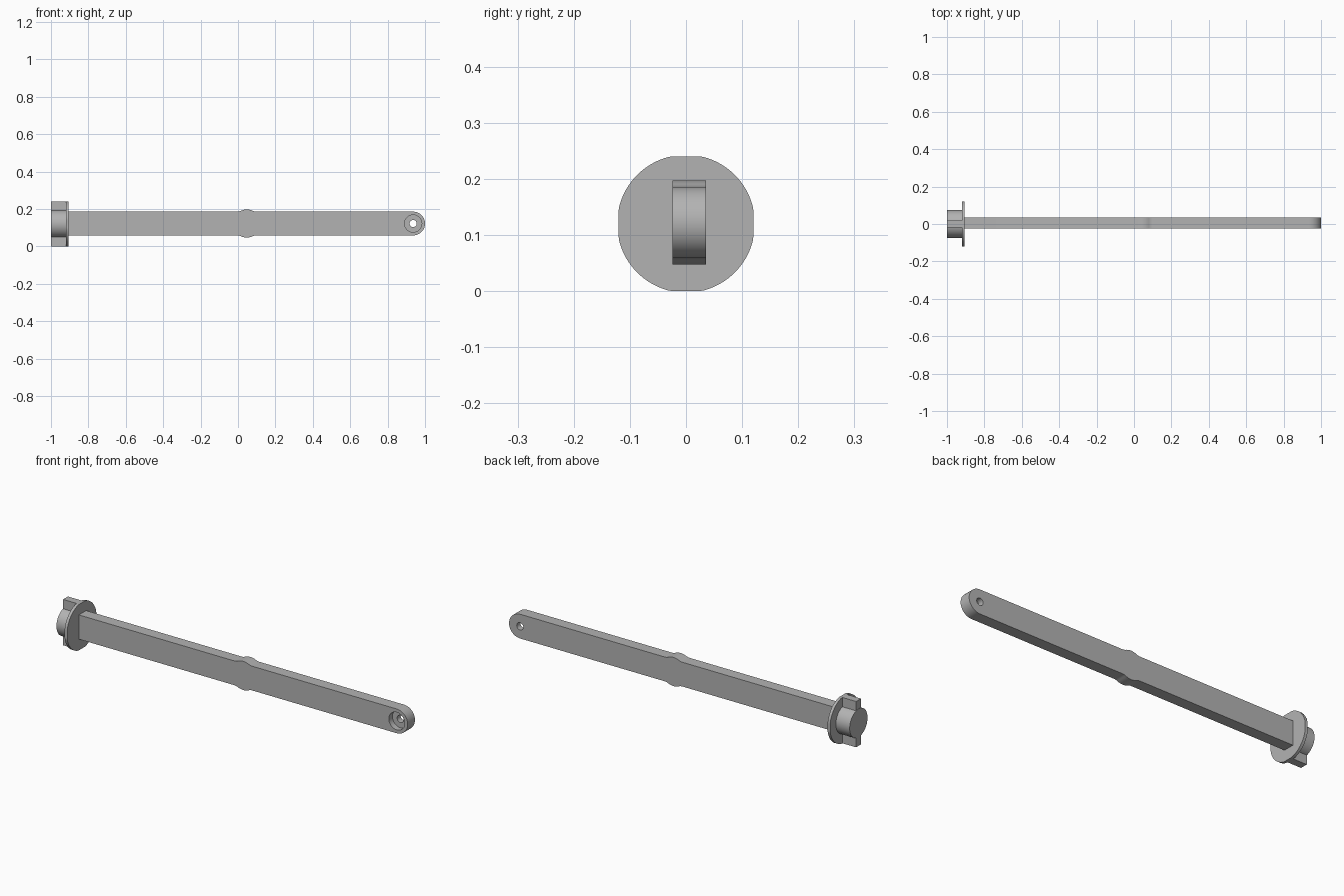
import bpy, bmesh
from math import cos, sin, pi, sqrt, asin, radians
from mathutils import Matrix

cube = bpy.data.objects.get("Cube")
if cube:
    bpy.data.objects.remove(cube)

grey = bpy.data.materials.new("plain grey")
grey.use_nodes = True
colour = (0.45, 0.45, 0.45, 1)
grey.diffuse_color = colour
grey.node_tree.nodes["Principled BSDF"].inputs["Base Color"].default_value = colour

MID = 0.12   # height of the long axis


def finish(name, bm):
    bmesh.ops.recalc_face_normals(bm, faces=bm.faces)
    mesh = bpy.data.meshes.new(name)
    bm.to_mesh(mesh)
    bm.free()
    ob = bpy.data.objects.new(name, mesh)
    bpy.context.collection.objects.link(ob)
    mesh.materials.append(grey)
    return ob


def prism(name, points, axis, start, end):
    """Extrude a closed 2D outline along x (outline in y, z) or y (outline in x, z)."""
    bm = bmesh.new()
    place = (lambda p: (start, *p)) if axis == "x" else (lambda p: (p[0], start, p[1]))
    face = bm.faces.new([bm.verts.new(place(p)) for p in points])
    moved = bmesh.ops.extrude_face_region(bm, geom=[face])["geom"]
    step = (end - start, 0, 0) if axis == "x" else (0, end - start, 0)
    bmesh.ops.translate(bm, vec=step, verts=[g for g in moved if isinstance(g, bmesh.types.BMVert)])
    return finish(name, bm)


def arc(cx, cz, r, a0, a1, n):
    return [(cx + r * cos(a0 + (a1 - a0) * i / n), cz + r * sin(a0 + (a1 - a0) * i / n))
            for i in range(n + 1)]


def circle(cx, cz, r, n=64):
    return arc(cx, cz, r, 0, 2 * pi, n)[:-1]


def smooth(ob):
    bpy.ops.object.select_all(action="DESELECT")
    ob.select_set(True)
    bpy.context.view_layer.objects.active = ob
    bpy.ops.object.shade_smooth_by_angle(angle=radians(30))


def cut(ob, cutter):
    mod = ob.modifiers.new("cut", "BOOLEAN")
    mod.operation = "DIFFERENCE"
    mod.solver = "EXACT"
    mod.object = cutter
    cutter.hide_render = True
    bpy.context.view_layer.objects.active = ob
    bpy.ops.object.modifier_apply(modifier=mod.name)
    bpy.data.objects.remove(cutter)


# Long arm: rounded tip, bulge with filleted shoulders part way along
HALF, BULGE_X, BULGE_R, FILLET = 0.0635, 0.047, 0.075, 0.05
END_X = 1 - HALF
reach = sqrt((BULGE_R + FILLET) ** 2 - (HALF + FILLET) ** 2)
tilt = asin(reach / (BULGE_R + FILLET))
top = arc(BULGE_X + reach, HALF + FILLET, FILLET, -pi / 2, -pi / 2 - tilt, 6)
top += arc(BULGE_X, 0, BULGE_R, pi / 2 - tilt, pi / 2 + tilt, 12)[1:-1]
top += arc(BULGE_X - reach, HALF + FILLET, FILLET, -pi / 2 + tilt, -pi / 2, 6)
outline = arc(END_X, 0, HALF, -pi / 2, pi / 2, 32) + top + [(-0.91, HALF), (-0.91, -HALF)]
outline += [(x, -z) for x, z in reversed(top)]
arm = prism("arm", [(x, z + MID + 0.002) for x, z in outline], "y", -0.024, 0.036)

# Screw hole with a counterbore on the front
cut(arm, prism("bore_cutter", circle(END_X, MID + 0.002, 0.046), "y", -0.1, 0.006))
cut(arm, prism("hole_cutter", circle(END_X, MID + 0.002, 0.019), "y", -0.1, 0.1))
smooth(arm)

# Flange disc, trimmed flat on four sides
trim = lambda v: max(-0.12, min(0.12, v))
disc = [(trim(y), trim(z) + MID) for y, z in circle(0, 0, 0.123, 96)]
smooth(prism("flange", disc, "x", -0.92, -0.905))

# Round hub with a key tab above and below
smooth(prism("hub", circle(0, MID, 0.074), "x", -1, -0.918))
for name, side in (("upper_tab", 1), ("lower_tab", -1)):
    tab = [(-0.02, 0.05), (0.02, 0.05), (0.02, 0.12), (-0.02, 0.12)]
    prism(name, [(y, MID + side * z) for y, z in tab], "x", -0.9995, -0.918)
